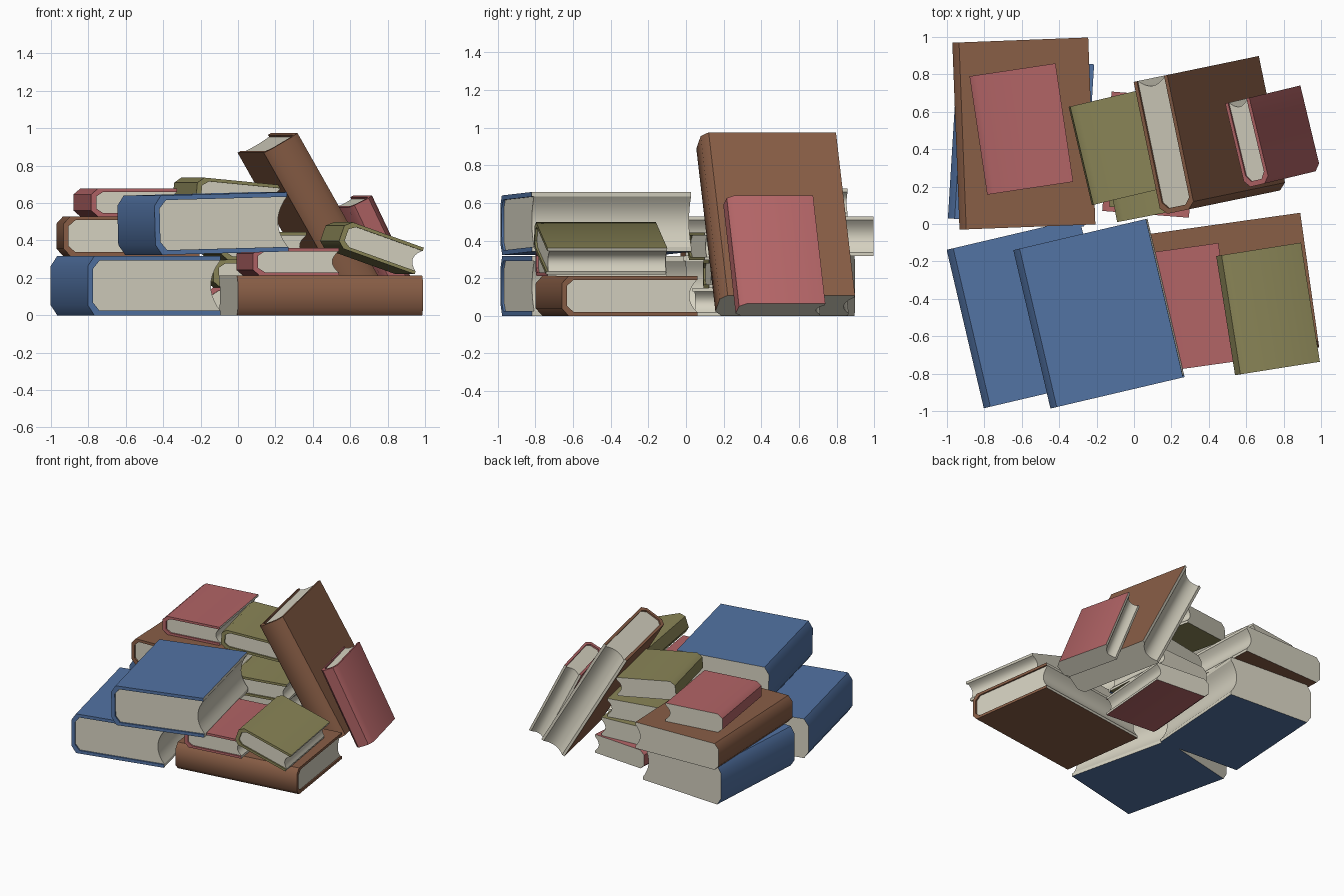
import bpy, bmesh, math
from mathutils import Matrix, Vector

if "Cube" in bpy.data.objects:
    bpy.data.objects.remove(bpy.data.objects["Cube"])


def srgb(r, g, b):
    def lin(v):
        v /= 255
        return v / 12.92 if v <= 0.04045 else ((v + 0.055) / 1.055) ** 2.4
    return (lin(r), lin(g), lin(b), 1)


def material(name, rgb):
    m = bpy.data.materials.new(name)
    m.diffuse_color = srgb(*rgb)
    m.use_nodes = True
    m.node_tree.nodes["Principled BSDF"].inputs["Base Color"].default_value = m.diffuse_color
    return m


BLUE = material("blue cover", (82, 115, 164))
BROWN = material("brown cover", (137, 94, 70))
RED = material("red cover", (178, 100, 102))
OLIVE = material("olive cover", (138, 133, 87))
CREAM = material("cream paper", (214, 210, 193))

# width (spine to fore-edge), length, thickness
SIZE = {
    "blue": (0.73, 0.87, 0.317),
    "brown": (0.727, 1.0, 0.212),
    "red": (0.465, 0.64, 0.148),
    "olive": (0.445, 0.645, 0.15),
    "small_olive": (0.465, 0.54, 0.148),
}
COVER = {"blue": BLUE, "brown": BROWN, "red": RED, "olive": OLIVE, "small_olive": OLIVE}


def prism(bm, profile, y0, y1):
    """Extrude an (x, z) outline along y."""
    a = [bm.verts.new((x, y0, z)) for x, z in profile]
    b = [bm.verts.new((x, y1, z)) for x, z in profile]
    faces = [bm.faces.new(a), bm.faces.new(b[::-1])]
    n = len(profile)
    for i in range(n):
        j = (i + 1) % n
        faces.append(bm.faces.new((a[j], a[i], b[i], b[j])))
    bmesh.ops.recalc_face_normals(bm, faces=faces)
    return faces


def book(name, kind, loc, yaw, tilt=0, turn=0):
    W, L, T = SIZE[kind]
    t = 0.012 + 0.04 * T          # board thickness
    s = 0.028                     # spine thickness
    c, cz = 0.036, 0.01 + 0.14 * T  # spine chamfer
    dip = 0.02 + 0.1 * T          # hollow of the fore-edge
    outer = [(W, T), (c, T), (0, T - cz), (0, cz), (c, 0), (W, 0)]
    inner = [(W, T - t), (c + s, T - t), (s, T - cz - t * 0.6),
             (s, cz + t * 0.6), (c + s, t), (W, t)]
    bm = bmesh.new()
    # cover: wraps the pages, its back end and fore-edge are paper coloured
    for f in prism(bm, outer + inner[::-1], 0, L):
        mid = f.calc_center_median()
        at_fore = all(abs(v.co.x - W) < 1e-5 for v in f.verts)
        at_back = all(abs(v.co.y - L) < 1e-5 for v in f.verts)
        f.material_index = 1 if at_fore or at_back else 0
    # pages: set back at the front end, hollow fore-edge
    n = 10
    arc = []
    for i in range(1, n):
        u = i / n
        arc.append((W - dip * 4 * u * (1 - u), t + (T - 2 * t) * u))
    for f in prism(bm, inner + arc, 0.012, L):
        f.material_index = 1
    me = bpy.data.meshes.new(name)
    bm.to_mesh(me)
    bm.free()
    me.materials.append(COVER[kind])
    me.materials.append(CREAM)
    me.polygons.foreach_set("use_smooth", [True] * len(me.polygons))
    me.set_sharp_from_angle(angle=math.radians(45))
    ob = bpy.data.objects.new(name, me)
    bpy.context.collection.objects.link(ob)
    ob.matrix_world = (Matrix.Translation(Vector(loc))
                       @ Matrix.Rotation(math.radians(yaw), 4, 'Z')
                       @ Matrix.Rotation(math.radians(tilt), 4, 'Y')
                       @ Matrix.Rotation(math.radians(turn), 4, 'Z'))
    return ob


# front left pair
book("blue_book_front_lower", "blue", (-0.803, -0.985, 0), 13.2)
book("blue_book_front_upper", "blue", (-0.44, -0.985, 0.322), 13.2, -1.5)

# back left stack
book("blue_book_back", "blue", (-0.995, 0.03, 0), -3.5)
book("brown_book_back", "brown", (-0.933, -0.03, 0.317), 2.2)
book("red_book_back_top", "red", (-0.785, 0.157, 0.529), 8.5)

# middle stack
book("red_book_middle_bottom", "red", (-0.17, 0.07, 0), -4.5)
book("olive_book_middle_lower", "small_olive", (-0.13, 0.09, 0.148), 4)
book("olive_book_middle_upper", "small_olive", (-0.09, 0.01, 0.296), 11)
book("olive_book_middle_top", "small_olive", (-0.228, 0.10, 0.592), 13.3, 5.4)

# front right stack
book("brown_book_front", "brown", (0.99, -0.66, 0), 8, 0, 90)
book("red_book_front", "red", (0.08, -0.80, 0.212), 8)
book("olive_book_front_slanted", "olive", (0.53, -0.81, 0.368), 9, 19.5)

# leaning books at back right
book("brown_book_leaning", "brown", (0.325, 0.085, 0.975), 11.7, -120, 90)
book("red_book_leaning", "red", (0.725, 0.223, 0.640), 13.5, -116, 90)
